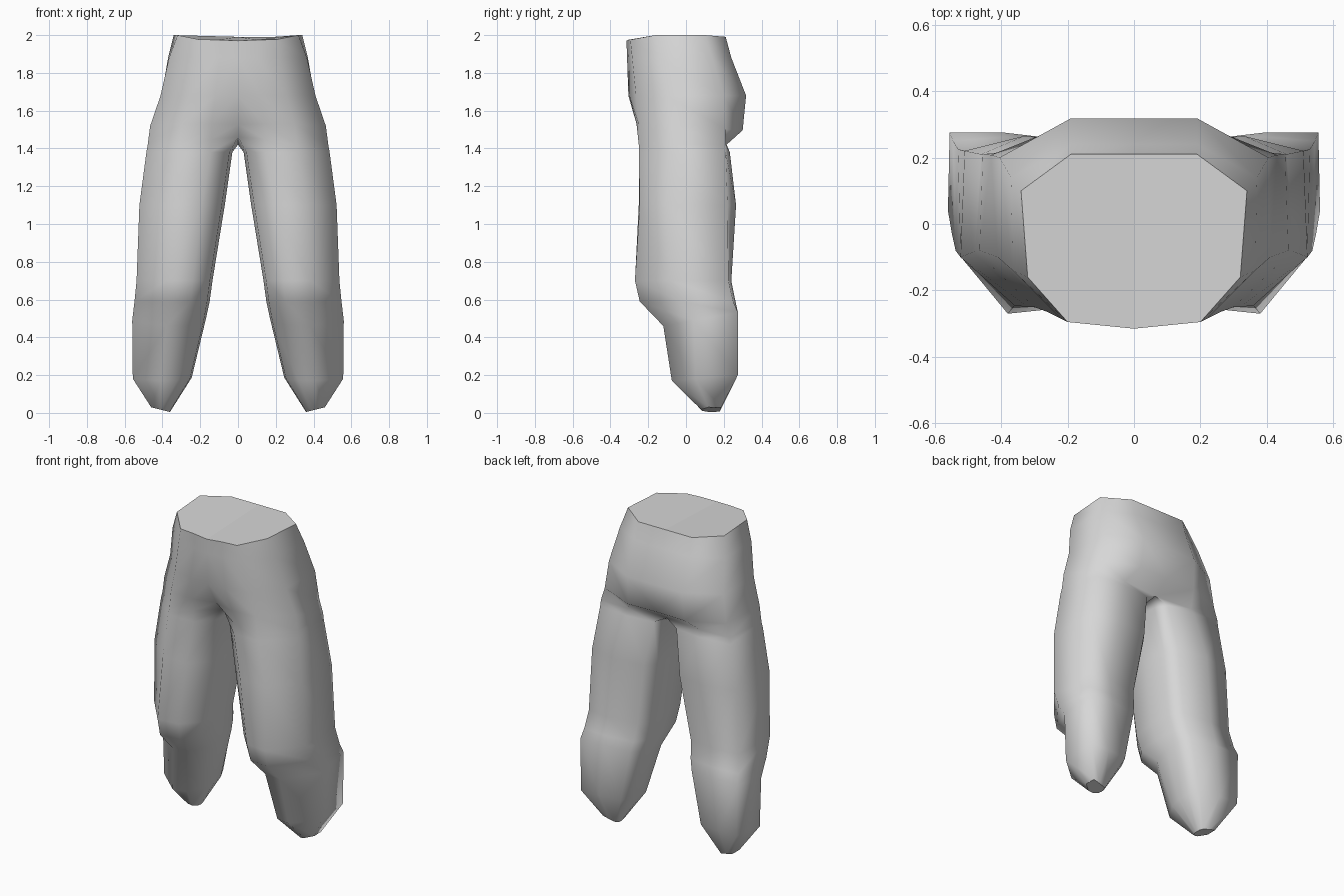
import bpy, bmesh

if "Cube" in bpy.data.objects:
    bpy.data.objects.remove(bpy.data.objects["Cube"])

# Right half of the hips: height, back tilt, then points from front centre around to back centre
HIPS = [
    (1.975, .03, [(0, -.315), (.10, -.305), (.20, -.295), (.32, -.16), (.34, .10), (.19, .21), (0, .21)]),
    (1.88, 0, [(0, -.312), (.10, -.303), (.22, -.285), (.365, -.14), (.37, .14), (.19, .24), (0, .24)]),
    (1.68, 0, [(0, -.305), (.12, -.30), (.26, -.265), (.41, -.10), (.405, .20), (.19, .318), (0, .318)]),
    (1.53, -.06, [(0, -.22), (.14, -.262), (.30, -.25), (.465, -.08), (.43, .208), (.20, .30), (0, .295)]),
]
# Leg: height, back tilt, inner-thigh x, then front, outer and back points
LEG = [
    (1.42, 0, 0, [(.14, -.25), (.31, -.25), (.478, -.08), (.455, .21), (.25, .215)]),
    (1.38, 0, .03, [(.145, -.25), (.32, -.25), (.485, -.085), (.46, .21), (.26, .232)]),
    (1.10, 0, .07, [(.19, -.25), (.36, -.245), (.522, -.10), (.51, .22), (.33, .265)]),
    (0.70, 0, .135, [(.24, -.255), (.38, -.27), (.537, -.08), (.53, .225), (.38, .24)]),
    (0.59, 0, .15, [(.25, -.23), (.38, -.245), (.548, -.03), (.545, .25), (.39, .262)]),
    (0.46, .18, .17, [(.27, -.11), (.38, -.12), (.56, .04), (.555, .275), (.39, .275)]),
    (0.17, .09, .245, [(.32, -.06), (.41, -.075), (.557, .05), (.55, .275), (.42, .275)]),
]

bm = bmesh.new()


def ring(z, tilt, pts):
    """Ring of vertices that rises towards the back by the tilt."""
    low = min(y for x, y in pts)
    return [bm.verts.new((x, y, z + tilt * (y - low))) for x, y in pts]


def leg_ring(z, tilt, inner, pts):
    """Close a leg ring with rounded inner-thigh points."""
    (fx, fy), (bx, by) = pts[0], pts[-1]
    k = 1 if inner else 0
    front = (inner + k * .13 * (fx - inner), fy + .10)
    back = (inner + k * .22 * (bx - inner), by - .02)
    rear = (inner + k * .006, back[1] - .07)
    mid = (inner, (front[1] + rear[1]) / 2)
    return ring(z, tilt, [front] + pts + [back, rear, mid])


def bridge(a, b, count, closed=False):
    for i in range(count if closed else count - 1):
        j = (i + 1) % count
        bm.faces.new((a[i], b[i], b[j], a[j]))


# Hips, with a waistline highest at the sides
hips = [ring(*h) for h in HIPS]
hips[0][0].co.z = 1.97
for v in hips[0][3:5]:
    v.co.z = 2.0

# Leg, with a crotch that arches up at the front
legs = [leg_ring(*r) for r in LEG]
legs[0][0].co.z = 1.46
legs[0][1].co.z = 1.45

# Ankle: the last leg ring drawn in to a small slanted opening
ankle = []
for v in legs[-1]:
    x = .414 + (v.co.x - .414) * .32
    y = .146 + (v.co.y - .146) * .30
    ankle.append(bm.verts.new((x, y, max(0, .25 * (x - .36)) + .005)))
legs.append(ankle)

for a, b in zip(hips, hips[1:] + legs[:1]):
    bridge(a, b, 7)
for a, b in zip(legs, legs[1:]):
    bridge(a, b, 9, closed=True)

# Waist and ankle caps with sharp rims
for cap in (bm.faces.new(hips[0]), bm.faces.new(ankle[::-1])):
    for e in cap.edges:
        e.smooth = False

mesh = bpy.data.meshes.new("trousers")
bm.to_mesh(mesh)
bm.free()
trousers = bpy.data.objects.new("trousers", mesh)
bpy.context.collection.objects.link(trousers)

# Grey cloth
cloth = bpy.data.materials.new("grey cloth")
cloth.diffuse_color = (0.68, 0.68, 0.68, 1)
cloth.use_nodes = True
cloth.node_tree.nodes["Principled BSDF"].inputs["Base Color"].default_value = cloth.diffuse_color
mesh.materials.append(cloth)

# Left half by mirroring, then smooth shading
bpy.context.view_layer.objects.active = trousers
trousers.select_set(True)
mirror = trousers.modifiers.new("mirror", 'MIRROR')
mirror.use_clip = True
mirror.merge_threshold = 0.0005
bpy.ops.object.modifier_apply(modifier=mirror.name)
bpy.ops.object.shade_smooth_by_angle(angle=1.5)
